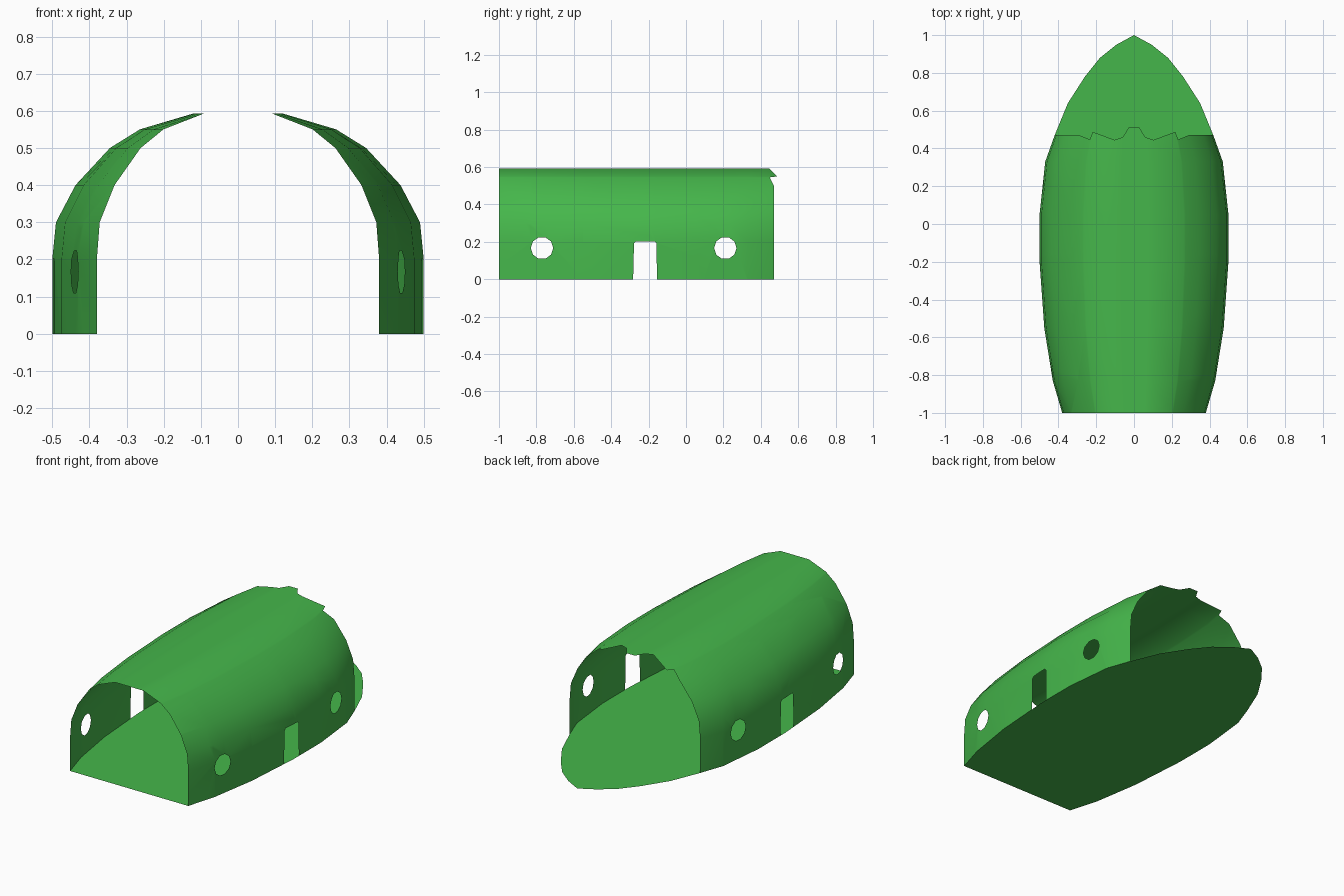
import bpy, bmesh, math
from mathutils import Vector

if "Cube" in bpy.data.objects:
    bpy.data.objects.remove(bpy.data.objects["Cube"])

# Half width of the plan outline at stations along y
PLAN = [(-1, .38), (-.83, .43), (-.55, .475), (-.2, .5), (.05, .5), (.33, .47),
        (.47, .42), (.64, .35), (.78, .26), (.88, .18), (.95, .092), (1, 0)]

green = bpy.data.materials.new("green")
green.diffuse_color = (.06, .47, .07, 1)
green.use_nodes = True
green.node_tree.nodes["Principled BSDF"].inputs["Base Color"].default_value = green.diffuse_color


def half_width(y):
    for (y0, w0), (y1, w1) in zip(PLAN, PLAN[1:]):
        if y <= y1:
            return w0 + (w1 - w0) * (y - y0) / (y1 - y0)


def finish(bm, name):
    mesh = bpy.data.meshes.new(name)
    bm.to_mesh(mesh)
    bm.free()
    obj = bpy.data.objects.new(name, mesh)
    bpy.context.collection.objects.link(obj)
    mesh.materials.append(green)
    return obj


def cut_hole(bm, outline):
    """Clip a convex (y, z) outline, listed counter-clockwise, out of both walls."""
    ys = [p[0] for p in outline]
    inside = [f for f in bm.faces if f.calc_center_median().z < .45
              and min(v.co.y for v in f.verts) < max(ys)
              and max(v.co.y for v in f.verts) > min(ys)]
    for a, b in zip(outline, outline[1:] + outline[:1]):
        origin = Vector((0, *a))
        normal = Vector((0, b[1] - a[1], a[0] - b[0])).normalized()
        geom = set(inside)
        for f in inside:
            geom.update(f.edges, f.verts)
        cut = bmesh.ops.bisect_plane(bm, geom=list(geom), dist=1e-5,
                                     plane_co=origin, plane_no=normal)
        faces = {g for g in cut["geom"] if isinstance(g, bmesh.types.BMFace)}
        faces.update(f for f in inside if f.is_valid)
        inside = [f for f in faces
                  if (f.calc_center_median() - origin).dot(normal) < 0]
    bmesh.ops.delete(bm, geom=inside, context='FACES')


# Floor plate
bm = bmesh.new()
outline = [(w, y) for y, w in PLAN] + [(-w, y) for y, w in PLAN[-2::-1]]
bm.faces.new([bm.verts.new((x, y, 0)) for x, y in outline])
finish(bm, "floor")

# Arched shell: (height, share of plan width, y where the torn rear edge ends)
half = [(0, 1, .47), (.2, 1, .47), (.3, .98, .47), (.4, .875, .47), (.5, .69, .47),
        (.545, .545, .447), (.55, .53, .488), (.593, .24, .445),
        (.593, .14, .46), (.593, .07, .51)]
arch = half + [(z, -s, e) for z, s, e in reversed(half)]
bm = bmesh.new()
rows = []
for z, s, end in arch:
    stations = [y for y, w in PLAN[:6]] + [end]
    rows.append([bm.verts.new((s * half_width(y), y, z)) for y in stations])
for r0, r1 in zip(rows, rows[1:]):
    for i in range(len(r0) - 1):
        bm.faces.new((r0[i], r0[i + 1], r1[i + 1], r1[i]))

# Round windows and doorway through both sides
for cy in (-.77, .21):
    cut_hole(bm, [(cy + .06 * math.cos(math.tau * i / 10),
                   .167 + .06 * math.sin(math.tau * i / 10)) for i in range(10)])
cut_hole(bm, [(-.283, -.01), (-.155, -.01), (-.158, .193), (-.168, .203),
              (-.268, .203), (-.278, .193)])
bmesh.ops.recalc_face_normals(bm, faces=bm.faces)
shell = finish(bm, "shell")
bpy.context.view_layer.objects.active = shell
shell.select_set(True)
bpy.ops.object.shade_smooth_by_angle(angle=math.radians(35))
